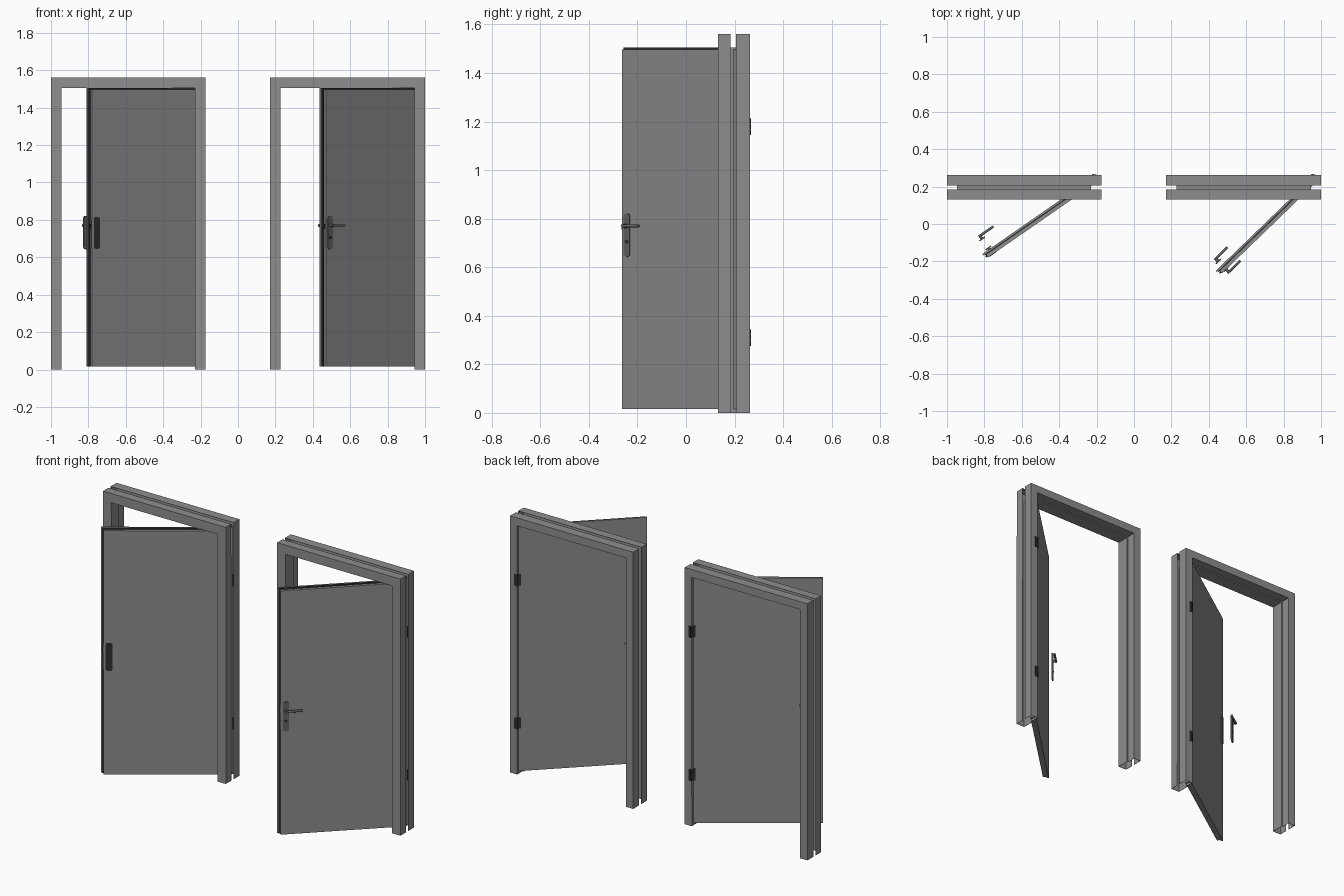
import bpy, bmesh, math
from mathutils import Matrix, Vector

if "Cube" in bpy.data.objects:
    bpy.data.objects.remove(bpy.data.objects["Cube"])


def material(name, rgb):
    m = bpy.data.materials.new(name)
    m.diffuse_color = (*rgb, 1)
    m.use_nodes = True
    m.node_tree.nodes["Principled BSDF"].inputs["Base Color"].default_value = m.diffuse_color
    return m


GREY = material("painted_grey", (0.27, 0.27, 0.27))
DARK = material("dark_seal", (0.03, 0.03, 0.03))
METAL = material("handle_metal", (0.13, 0.13, 0.125))


def finish(name, bm, mat, matrix=None, smooth=False):
    bmesh.ops.recalc_face_normals(bm, faces=bm.faces)
    me = bpy.data.meshes.new(name)
    bm.to_mesh(me)
    bm.free()
    me.materials.append(mat)
    ob = bpy.data.objects.new(name, me)
    bpy.context.collection.objects.link(ob)
    if matrix:
        ob.matrix_world = matrix
    if smooth:
        bpy.ops.object.select_all(action='DESELECT')
        bpy.context.view_layer.objects.active = ob
        ob.select_set(True)
        bpy.ops.object.shade_smooth_by_angle(angle=math.radians(40))
    return ob


def box(name, lo, hi, mat, matrix, round_y=0):
    """Box between two corners; round_y rounds the edges running along y."""
    bm = bmesh.new()
    bmesh.ops.create_cube(bm, size=1)
    for v in bm.verts:
        v.co = Vector([lo[i] + (v.co[i] + 0.5) * (hi[i] - lo[i]) for i in range(3)])
    if round_y:
        edges = [e for e in bm.edges
                 if abs(e.verts[0].co.y - e.verts[1].co.y) > 1e-6]
        bmesh.ops.bevel(bm, geom=edges, offset=round_y, segments=4,
                        profile=0.5, affect='EDGES')
    return finish(name, bm, mat, matrix)


def rod(name, a, b, r, mat, matrix, sides=16):
    a, b = Vector(a), Vector(b)
    bm = bmesh.new()
    bmesh.ops.create_cone(bm, cap_ends=True, segments=sides, radius1=r, radius2=r,
                          depth=(b - a).length)
    rot = Vector((0, 0, 1)).rotation_difference(b - a).to_matrix().to_4x4()
    bm.transform(Matrix.Translation((a + b) / 2) @ rot)
    return finish(name, bm, mat, matrix, smooth=True)


# Sheet-metal frame section: (distance outward from the opening, y)
PROFILE = [(0.055, 0.184), (0.055, 0.132), (0, 0.132), (0, 0.207),
           (0.008, 0.207), (0.008, 0.262), (0.055, 0.262), (0.055, 0.206)]


def frame(side, x0, x1, top):
    """Sweep the section up one jamb, across the head and down the other."""
    bm = bmesh.new()
    rows = []
    for s, y in PROFILE:
        l, r, t = x0 + 0.055 - s, x1 - 0.055 + s, top - 0.055 + s
        rows.append([bm.verts.new(p) for p in
                     ((l, y, 0), (l, y, t), (r, y, t), (r, y, 0))])
    for a, b in zip(rows, rows[1:]):
        for i in range(3):
            bm.faces.new((a[i], a[i + 1], b[i + 1], b[i]))
    ob = finish(side + "_frame", bm, GREY)
    mod = ob.modifiers.new("sheet", 'SOLIDIFY')
    mod.thickness = 0.002
    mod.offset = 0


def handle(side, M, centre):
    """Plates, spindle and levers, symmetric about local y = centre."""
    d = -0.682
    for s, where in ((-1, "front"), (1, "back")):
        y0, y1 = sorted((centre + s * 0.026, centre + s * 0.033))
        name = f"{side}_{where}"
        box(name + "_handle_plate", (d - 0.0175, y0, 0.643), (d + 0.0175, y1, 0.822),
            METAL, M, 0.014)
        rod(name + "_handle_neck", (d, centre + s * 0.03, 0.77),
            (d, centre + s * 0.056, 0.77), 0.008, METAL, M)
        rod(name + "_lever", (d - 0.008, centre + s * 0.05, 0.77),
            (d + 0.088, centre + s * 0.05, 0.77), 0.0065, METAL, M)
        rod(name + "_lock_cylinder", (d, centre + s * 0.03, 0.705),
            (d, centre + s * 0.036, 0.705), 0.008, DARK, M)


def door_set(side, x0, x1, pivot_x, angle, centre):
    frame(side, x0, x1, 1.56)
    # Leaf space: origin on the hinge pin, -x along the leaf, +y to the back
    M = Matrix.Translation((pivot_x, 0.262, 0)) @ Matrix.Rotation(math.radians(angle), 4, 'Z')
    box(side + "_door_leaf", (-0.712, -0.043, 0.015), (-0.012, -0.019, 1.497), GREY, M)
    box(side + "_door_lip", (-0.727, -0.019, 0.015), (-0.002, -0.010, 1.506), GREY, M)
    # Dark seals in the rebate at the free edge and the top
    box(side + "_edge_seal", (-0.720, -0.026, 0.015), (-0.712, -0.019, 1.497), DARK, M)
    box(side + "_top_seal", (-0.720, -0.026, 1.497), (-0.012, -0.019, 1.505), DARK, M)
    # Lock plate and latch on the free edge
    box(side + "_lock_plate", (-0.714, -0.040, 0.650), (-0.711, -0.026, 0.810), METAL, M)
    box(side + "_latch", (-0.721, -0.037, 0.755), (-0.711, -0.029, 0.777), DARK, M)
    handle(side, M, centre)
    # Hinges: segmented knuckle with a leaf on frame and door
    for z0, where in ((0.275, "lower"), (1.145, "upper")):
        n = f"{side}_{where}_hinge"
        for i in range(3):
            z = z0 + i * 0.0235
            rod(f"{n}_knuckle_{i + 1}", (pivot_x, 0.262, z), (pivot_x, 0.262, z + 0.0215),
                0.006, DARK, None, 12)
        rod(n + "_pin", (pivot_x, 0.262, z0), (pivot_x, 0.262, z0 + 0.069), 0.004,
            DARK, None, 8)
        box(n + "_frame_plate", (pivot_x, 0.261, z0), (pivot_x + 0.018, 0.264, z0 + 0.069),
            DARK, None)
        box(n + "_door_plate", (-0.022, -0.011, z0), (0, -0.007, z0 + 0.069), DARK, M)
    return M


# Left door, whose handle set sits further back
M = door_set("left", -1.0, -0.175, -0.219, 34.7, 0.027)
# Dark lock cut-out showing on the left door's front
box("left_lock_cutout", (-0.700, -0.0445, 0.645), (-0.662, -0.041, 0.815), DARK, M, 0.012)
# Right door, opened wider
door_set("right", 0.172, 1.0, 0.953, 44.0, -0.013)
